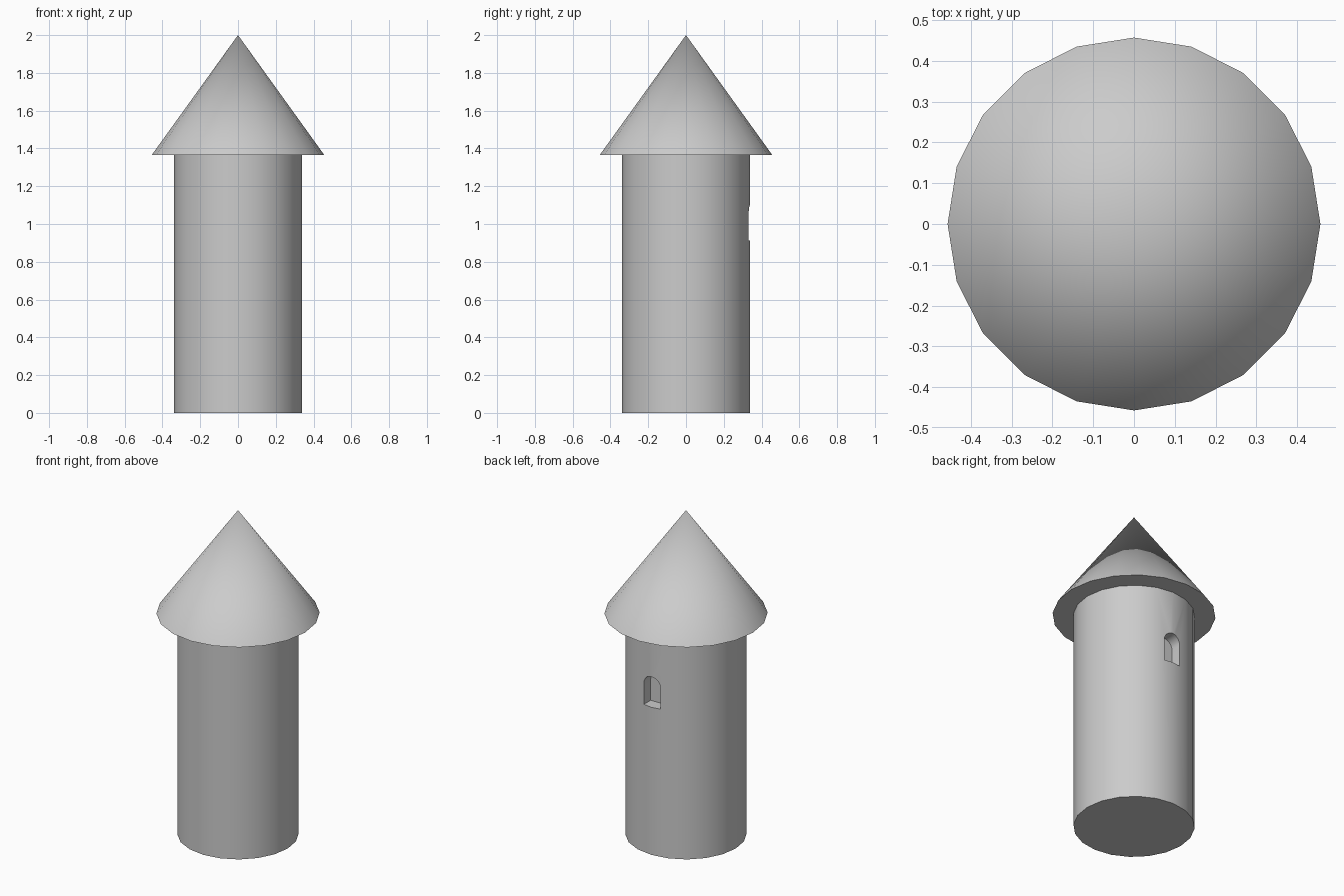
import bpy, math

if "Cube" in bpy.data.objects:
    bpy.data.objects.remove(bpy.data.objects["Cube"])

SIDES = 20
WALL_R, WALL_TOP = 0.34, 1.365
ROOF_R, ROOF_TOP = 0.457, 2.0


def smooth(obj):
    bpy.ops.object.select_all(action='DESELECT')
    obj.select_set(True)
    bpy.context.view_layer.objects.active = obj
    bpy.ops.object.shade_smooth_by_angle(angle=math.radians(35))


# Round tower wall
bpy.ops.mesh.primitive_cylinder_add(vertices=SIDES, radius=WALL_R, depth=WALL_TOP,
                                    location=(0, 0, WALL_TOP / 2))
wall = bpy.context.object
wall.name = "tower_wall"

# Arched window cutter on the back side
half, sill, spring, back, front = 0.056, 0.912, 1.044, 0.265, 0.45
arc = [math.pi * i / 10 for i in range(11)]
outline = [(-half, sill), (half, sill)]
outline += [(half * math.cos(a), spring + half * math.sin(a)) for a in arc]
n = len(outline)
verts = [(x, y, z) for y in (back, front) for x, z in outline]
faces = [tuple(range(n)), tuple(reversed(range(n, 2 * n)))]
faces += [(i, i + n, (i + 1) % n + n, (i + 1) % n) for i in range(n)]
mesh = bpy.data.meshes.new("window_cutter")
mesh.from_pydata(verts, [], faces)
cutter = bpy.data.objects.new("window_cutter", mesh)
bpy.context.collection.objects.link(cutter)
cutter.hide_render = True

# Cut the shallow window recess, then shade the wall
cut = wall.modifiers.new("window_recess", 'BOOLEAN')
cut.operation = 'DIFFERENCE'
cut.solver = 'EXACT'
cut.object = cutter
bpy.context.view_layer.objects.active = wall
bpy.ops.object.modifier_apply(modifier=cut.name)
bpy.data.objects.remove(cutter)
smooth(wall)

# Overhanging conical roof
height = ROOF_TOP - WALL_TOP
bpy.ops.mesh.primitive_cone_add(vertices=SIDES, radius1=ROOF_R, radius2=0, depth=height,
                                location=(0, 0, WALL_TOP + height / 2))
roof = bpy.context.object
roof.name = "roof"
smooth(roof)
